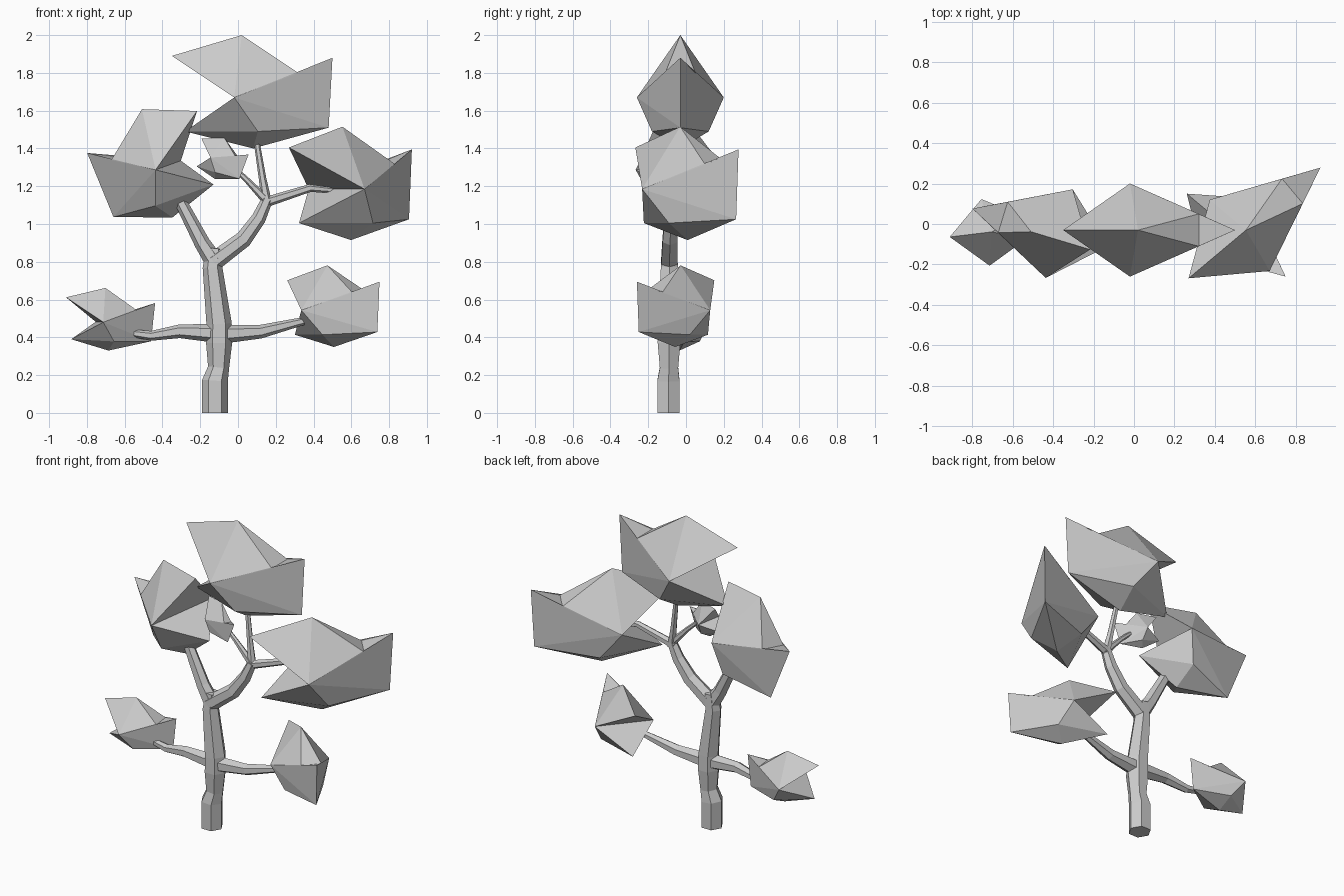
import bpy, bmesh
from math import radians, cos, sin, tau
from mathutils import Vector, Matrix

if "Cube" in bpy.data.objects:
    bpy.data.objects.remove(bpy.data.objects["Cube"])


def finish(bm, name):
    bmesh.ops.recalc_face_normals(bm, faces=bm.faces)
    me = bpy.data.meshes.new(name)
    bm.to_mesh(me)
    bm.free()
    ob = bpy.data.objects.new(name, me)
    bpy.context.collection.objects.link(ob)
    return ob


def limb(name, path, sides=6):
    """Tapered faceted tube along points (x, y, z, radius)."""
    bm = bmesh.new()
    pts = [Vector(p[:3]) for p in path]
    rings = []
    for i, p in enumerate(pts):
        t = (pts[min(i + 1, len(pts) - 1)] - pts[max(i - 1, 0)]).normalized()
        if i == 0 and p.z == 0:
            t = Vector((0, 0, 1))
        a = Vector((0, 1, 0)).cross(t).normalized()
        b = t.cross(a)
        r = path[i][3]
        rings.append([bm.verts.new(p + r * (cos(tau * k / sides) * a + sin(tau * k / sides) * b))
                      for k in range(sides)])
    for lo, hi in zip(rings, rings[1:]):
        for k in range(sides):
            n = (k + 1) % sides
            bm.faces.new((lo[k], lo[n], hi[n], hi[k]))
    bm.faces.new(rings[0])
    bm.faces.new(rings[-1])
    return finish(bm, name)


# One faceted leaf clump, symmetric in y; keys with y > 0 get a mirrored twin
CLUMP = {
    "top": (-.055, 0, .30), "bottom": (.005, 0, -.30),
    "left_hi": (-.425, 0, .19), "left_lo": (-.355, 0, -.21),
    "right_hi": (.425, 0, .18), "right_lo": (.405, 0, -.19),
    "side": (-.095, .23, -.03), "notch": (.245, .08, .10), "under": (.03, .15, -.21),
}
SIDE_FACES = [
    ("top", "left_hi", "side"), ("top", "side", "notch"),
    ("side", "notch", "right_hi"), ("side", "right_hi", "right_lo"),
    ("side", "right_lo", "under"), ("side", "under", "left_lo"),
    ("left_lo", "under", "bottom"), ("under", "right_lo", "bottom"),
]
CROSS_FACES = [("notch", "top"), ("notch", "right_hi"), ("side", "left_hi"), ("side", "left_lo")]


def clump(name, loc, scale=(1, 1, 1), yaw=0, tilt=0):
    bm = bmesh.new()
    back = {k: bm.verts.new(co) for k, co in CLUMP.items()}
    front = {k: bm.verts.new((co[0], -co[1], co[2])) if co[1] else back[k]
             for k, co in CLUMP.items()}
    for face in SIDE_FACES:
        for half in (back, front):
            bm.faces.new([half[k] for k in face])
    for pair, single in CROSS_FACES:
        bm.faces.new((back[pair], front[pair], back[single]))
    m = (Matrix.Translation(loc) @ Matrix.Rotation(radians(tilt), 4, 'Y')
         @ Matrix.Rotation(radians(yaw), 4, 'Z') @ Matrix.Diagonal((*scale, 1)))
    bm.transform(m)
    return finish(bm, name)


# Trunk
limb("trunk", [(-.122, -.093, 0, .068), (-.122, -.093, .17, .068), (-.103, -.09, .24, .056),
               (-.10, -.09, .37, .069), (-.10, -.09, .47, .067), (-.135, -.088, .77, .052),
               (-.125, -.085, .87, .045)])

# Main fork
limb("left_fork", [(-.125, -.088, .80, .05), (-.19, -.085, .90, .042), (-.30, -.07, 1.11, .033),
                   (-.36, -.05, 1.20, .02)])
limb("right_fork", [(-.13, -.088, .80, .05), (.03, -.085, .92, .045), (.11, -.08, 1.03, .038),
                    (.155, -.075, 1.13, .03)])

# Upper twigs
limb("top_twig", [(.155, -.075, 1.10, .028), (.13, -.06, 1.24, .02), (.095, -.04, 1.46, .015)])
limb("right_twig", [(.13, -.075, 1.11, .028), (.38, -.05, 1.19, .021), (.54, -.02, 1.175, .012)])
limb("left_twig", [(.155, -.075, 1.12, .024), (.04, -.075, 1.24, .015), (-.07, -.07, 1.34, .011)])

# Lower limbs
limb("lower_left_limb", [(-.09, -.09, .42, .052), (-.31, -.085, .432, .036),
                         (-.46, -.07, .408, .026), (-.66, -.05, .435, .014)])
limb("lower_right_limb", [(-.11, -.09, .415, .052), (.12, -.08, .43, .036),
                          (.33, -.06, .482, .022), (.45, -.05, .51, .014)])

# Leaf clumps
clump("top_leaves", (.075, -.03, 1.70))
clump("upper_right_leaves", (.595, .005, 1.215), yaw=40)
clump("lower_right_leaves", (.505, -.055, .565), (.75, .78, .72), yaw=-40)
clump("upper_left_leaves", (-.445, -.025, 1.315), (.77, 1, .99), yaw=162, tilt=-20)
clump("lower_left_leaves", (-.68, -.035, .495), (.56, .72, .55), yaw=7, tilt=3)
clump("small_leaves", (-.09, -.07, 1.345), (.33, .33, .37), yaw=-20, tilt=18)
